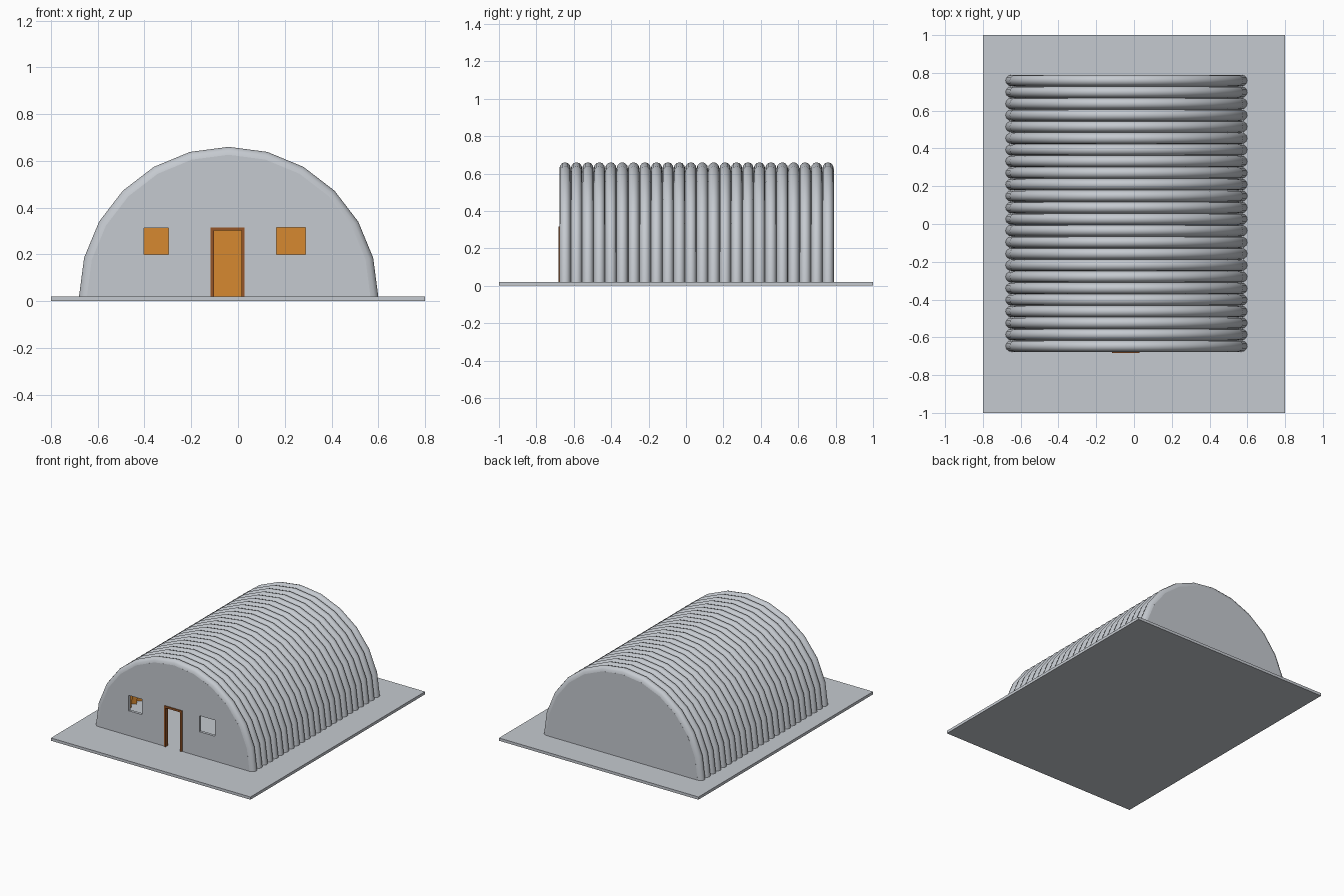
import bpy, bmesh, math

if "Cube" in bpy.data.objects:
    bpy.data.objects.remove(bpy.data.objects["Cube"])


def material(name, rgb):
    m = bpy.data.materials.new(name)
    m.diffuse_color = (*rgb, 1)
    m.use_nodes = True
    m.node_tree.nodes["Principled BSDF"].inputs["Base Color"].default_value = m.diffuse_color
    return m


GREY = material("light grey metal", (0.56, 0.59, 0.63))
ORANGE = material("orange interior", (0.67, 0.25, 0.03))
BROWN = material("brown wood", (0.30, 0.09, 0.02))

CX, FLOOR = -0.04, 0.02
R_IN, DEPTH = 0.605, 0.035
Y0, Y1, RIBS, ARC = -0.677, 0.79, 24, 12


def add_mesh(name, bm, mats):
    me = bpy.data.meshes.new(name)
    bm.to_mesh(me)
    bm.free()
    ob = bpy.data.objects.new(name, me)
    bpy.context.collection.objects.link(ob)
    for m in mats:
        me.materials.append(m)
    return ob


def box(name, lo, hi, mat):
    bm = bmesh.new()
    bmesh.ops.create_cube(bm, size=1)
    for v in bm.verts:
        v.co = [(l + h) / 2 + c * (h - l) for c, l, h in zip(v.co, lo, hi)]
    return add_mesh(name, bm, [mat])


def arc_point(i, r):
    a = math.pi * (1 - i / ARC)
    return CX + r * math.cos(a), FLOOR + r * math.sin(a)


def activate(ob):
    bpy.ops.object.select_all(action='DESELECT')
    ob.select_set(True)
    bpy.context.view_layer.objects.active = ob


# Ground slab
box("base_slab", (-0.8, -1, 0), (0.8, 1, FLOOR), GREY)

# Ribbed vault: half-round profile repeated along y, swept over the arch
SEG = 6
step = (Y1 - Y0) / RIBS
profile = [(Y0, 0)]
for k in range(RIBS):
    for s in range(1, SEG + 1):
        t = math.pi * s / SEG
        profile.append((Y0 + step * (k + 0.5 - 0.5 * math.cos(t)), DEPTH * math.sin(t)))
bm = bmesh.new()
grid = []
for i in range(ARC + 1):
    row = []
    for y, h in profile:
        x, z = arc_point(i, R_IN + h)
        row.append(bm.verts.new((x, y, z)))
    grid.append(row)
for a, b in zip(grid, grid[1:]):
    for j in range(len(profile) - 1):
        bm.faces.new((a[j], b[j], b[j + 1], a[j + 1]))
vault = add_mesh("ribbed_vault", bm, [GREY, ORANGE])
activate(vault)
mod = vault.modifiers.new("thickness", 'SOLIDIFY')
mod.thickness = 0.006
mod.offset = -1
mod.material_offset = 1
bpy.ops.object.modifier_apply(modifier=mod.name)
bpy.ops.object.shade_smooth_by_angle(angle=math.radians(40))


# End walls: filled outlines with holes, orange on the inner side
def end_wall(name, y, loops, inner):
    cu = bpy.data.curves.new(name, 'CURVE')
    cu.dimensions = '2D'
    cu.fill_mode = 'BOTH'
    cu.extrude = 0.01
    for pts in loops:
        sp = cu.splines.new('POLY')
        sp.points.add(len(pts) - 1)
        for p, (x, z) in zip(sp.points, pts):
            p.co = (x, z, 0, 1)
        sp.use_cyclic_u = True
    ob = bpy.data.objects.new(name, cu)
    bpy.context.collection.objects.link(ob)
    ob.rotation_euler.x = math.pi / 2
    ob.location.y = y
    activate(ob)
    bpy.ops.object.convert(target='MESH')
    ob = bpy.context.view_layer.objects.active
    me = ob.data
    me.materials.clear()
    me.materials.append(GREY)
    me.materials.append(ORANGE)
    bm = bmesh.new()
    bm.from_mesh(me)
    bmesh.ops.remove_doubles(bm, verts=bm.verts, dist=0.0001)
    bmesh.ops.recalc_face_normals(bm, faces=bm.faces)
    for f in bm.faces:
        f.smooth = False
        f.material_index = int(f.calc_center_median().z * inner > 0.009)
    bm.to_mesh(me)
    bm.free()


def rect(x0, x1, z0, z1):
    return [(x0, z0), (x1, z0), (x1, z1), (x0, z1)]


DX0, DX1, DTOP = -0.117, 0.028, 0.316
arch = [arc_point(i, R_IN + 0.001) for i in range(ARC + 1)]
door_notch = [(DX1, FLOOR), (DX1, DTOP), (DX0, DTOP), (DX0, FLOOR)]
windows = [rect(-0.403, -0.297, 0.20, 0.312), rect(0.165, 0.288, 0.20, 0.316)]
end_wall("front_wall", Y0 + 0.01, [arch + door_notch] + windows, -1)
end_wall("back_wall", Y1 - 0.01, [arch], 1)

# Door frame
F0, F1, W = Y0 - 0.006, Y0 + 0.024, 0.014
box("door_jamb_left", (DX0, F0, FLOOR), (DX0 + W, F1, DTOP), BROWN)
box("door_jamb_right", (DX1 - W, F0, FLOOR), (DX1, F1, DTOP), BROWN)
box("door_lintel", (DX0 + W, F0, DTOP - W), (DX1 - W, F1, DTOP), BROWN)
